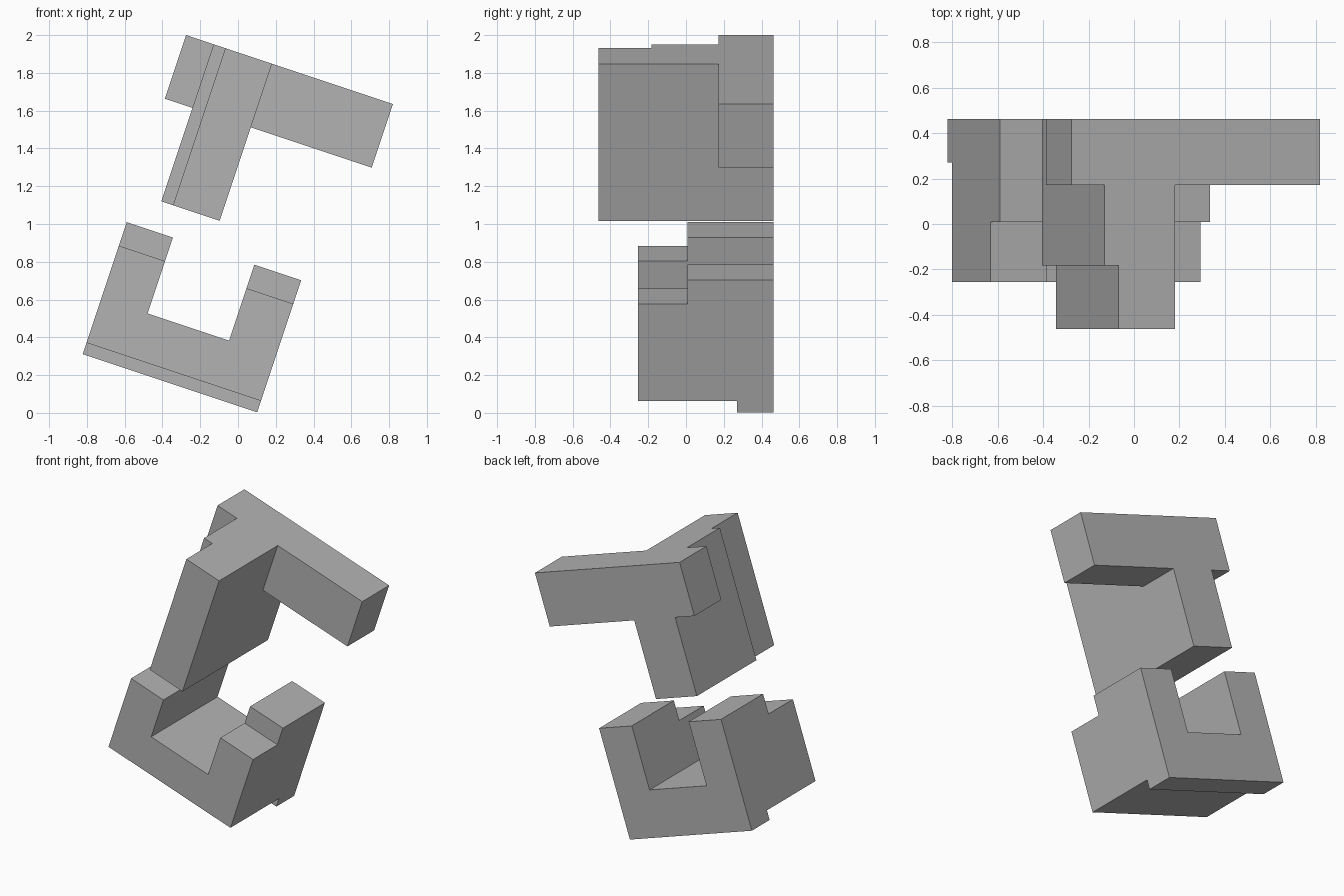
import bpy
import math
from mathutils import Matrix

cube = bpy.data.objects.get("Cube")
if cube:
    bpy.data.objects.remove(cube, do_unlink=True)

# Single plain grey
grey = bpy.data.materials.new("plain grey")
grey.use_nodes = True
colour = (0.45, 0.45, 0.45, 1)
grey.diffuse_color = colour
grey.node_tree.nodes["Principled BSDF"].inputs["Base Color"].default_value = colour

TILT = math.atan(1 / 3)
FAR = 2


def box(name, x, y, z):
    """Box spanning the three (low, high) ranges."""
    mesh = bpy.data.meshes.new(name)
    corners = [(a, b, c) for a in x for b in y for c in z]
    mesh.from_pydata(corners, [], [(0, 1, 3, 2), (4, 6, 7, 5), (0, 4, 5, 1),
                                   (2, 3, 7, 6), (0, 2, 6, 4), (1, 5, 7, 3)])
    obj = bpy.data.objects.new(name, mesh)
    bpy.context.collection.objects.link(obj)
    mesh.materials.append(grey)
    return obj


def carve(obj, cuts):
    """Subtract each box range from the block."""
    for ranges in cuts:
        cutter = box("cutter", *ranges)
        cutter.hide_render = True
        mod = obj.modifiers.new("cut", "BOOLEAN")
        mod.operation = "DIFFERENCE"
        mod.solver = "EXACT"
        mod.object = cutter
        bpy.context.view_layer.objects.active = obj
        bpy.ops.object.modifier_apply(modifier=mod.name)
        bpy.data.objects.remove(cutter, do_unlink=True)


def place(obj, x, z):
    """Tilt about the block's top left corner and move it into position."""
    obj.data.transform(Matrix.Translation((x, 0, z)) @ Matrix.Rotation(TILT, 4, "Y"))


# Upper T-shaped block: bar at the back, stepped stem towards the front
t_block = box("upper_t_block", (0, 1.154), (-0.462, 0.462), (-0.876, 0))
carve(t_block, [
    ((0.48, FAR), (-FAR, FAR), (-FAR, -0.355)),     # under the long arm
    ((0.48, FAR), (-FAR, 0.172), (-FAR, FAR)),      # in front of the long arm
    ((-FAR, 0.154), (-FAR, FAR), (-FAR, -0.355)),   # under the short arm
    ((-FAR, 0.154), (-FAR, 0.172), (-FAR, FAR)),    # in front of the short arm
    ((-FAR, 0.219), (-FAR, -0.182), (-FAR, FAR)),   # stem step
])
place(t_block, -0.275, 2.0)

# Lower U-shaped block: open channel, lowered front arms, rear foot
u_block = box("lower_u_block", (0, 0.973), (-0.255, 0.462), (-0.737, 0))
carve(u_block, [
    ((0.258, 0.712), (-FAR, FAR), (-0.424, FAR)),   # channel
    ((-FAR, FAR), (-FAR, 0.008), (-0.132, FAR)),    # lowered front arms
    ((-FAR, FAR), (-FAR, 0.27), (-FAR, -0.673)),    # rear foot step
])
place(u_block, -0.589, 1.01)
